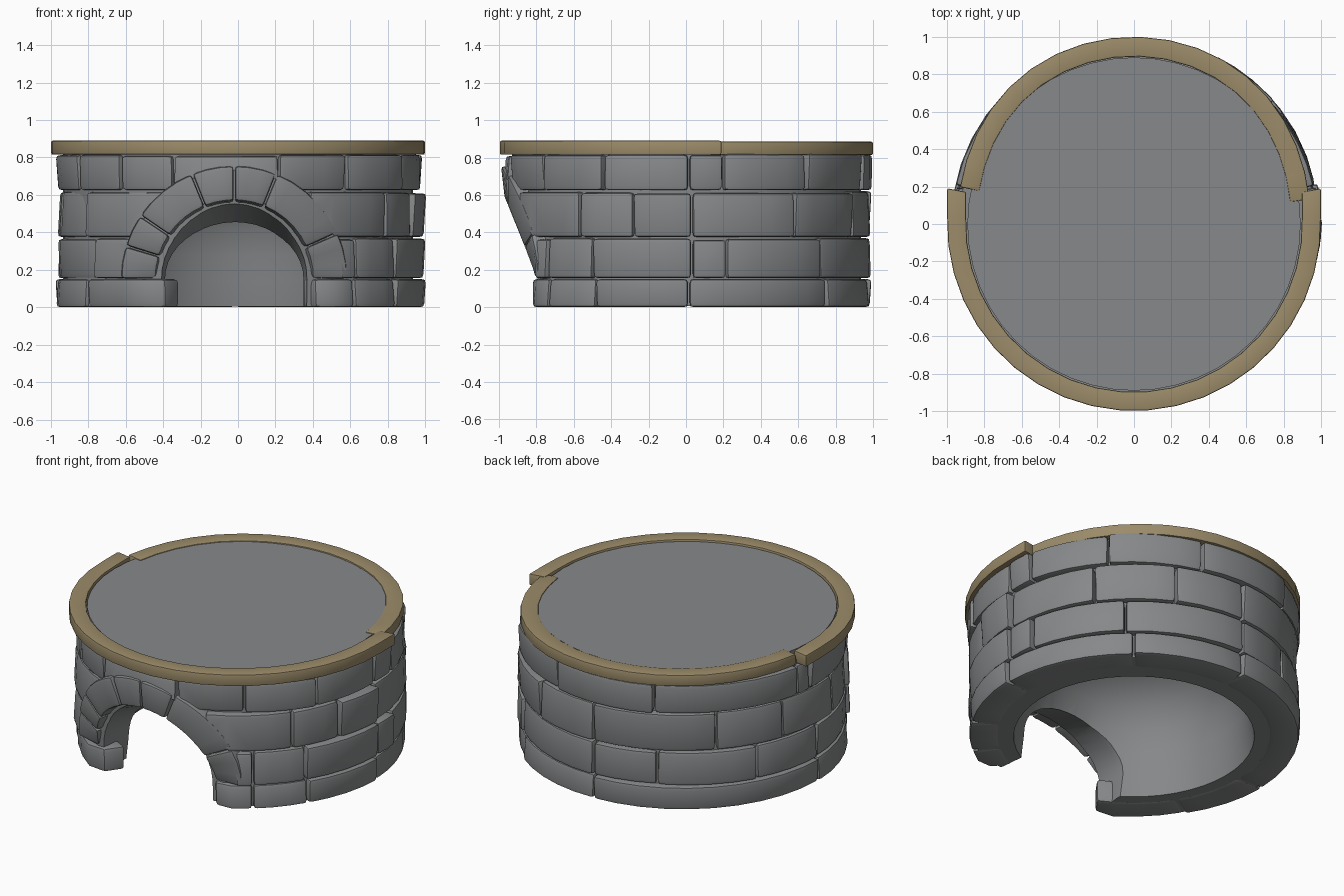
import bpy, bmesh, random
from math import sin, cos, radians, sqrt, pi, ceil

random.seed(4)
if "Cube" in bpy.data.objects:
    bpy.data.objects.remove(bpy.data.objects["Cube"])


def material(name, rgb):
    m = bpy.data.materials.new(name)
    m.use_nodes = True
    m.diffuse_color = (*rgb, 1)
    m.node_tree.nodes["Principled BSDF"].inputs["Base Color"].default_value = (*rgb, 1)
    return m


STONE = material("grey stone", (0.24, 0.247, 0.252))
WOOD = material("tan rim", (0.33, 0.26, 0.142))


def make(name, bm, mat):
    bmesh.ops.recalc_face_normals(bm, faces=bm.faces)
    me = bpy.data.meshes.new(name)
    bm.to_mesh(me)
    bm.free()
    ob = bpy.data.objects.new(name, me)
    bpy.context.collection.objects.link(ob)
    me.materials.append(mat)
    return ob


def activate(ob):
    bpy.ops.object.select_all(action='DESELECT')
    ob.select_set(True)
    bpy.context.view_layer.objects.active = ob


def cut(ob, cutter):
    mod = ob.modifiers.new("cut", 'BOOLEAN')
    mod.operation, mod.solver, mod.object = 'DIFFERENCE', 'EXACT', cutter
    activate(ob)
    bpy.ops.object.modifier_apply(modifier=mod.name)


def smooth(ob, angle=40):
    activate(ob)
    bpy.ops.object.shade_smooth_by_angle(angle=radians(angle))


def block(bm, u0, u1, point, bevel=0.022, step=9):
    """Sweep a four-cornered section from angle u0 to u1; point(u, v, w) places it."""
    part = bmesh.new()
    n = max(2, ceil((u1 - u0) / step))
    rings = []
    for i in range(n + 1):
        u = u0 + (u1 - u0) * i / n
        rings.append([part.verts.new(point(u, v, w))
                      for v, w in ((0, 0), (1, 0), (1, 1), (0, 1))])
    for a, b in zip(rings, rings[1:]):
        for k in range(4):
            part.faces.new((a[k], a[k - 1], b[k - 1], b[k]))
    part.faces.new(rings[0])
    part.faces.new(rings[-1][::-1])
    bmesh.ops.recalc_face_normals(part, faces=part.faces)
    edges = [e for e in part.edges if e.calc_face_angle(0) > 0.7]
    bmesh.ops.bevel(part, geom=edges, offset=bevel, segments=2, profile=0.6,
                    affect='EDGES', clamp_overlap=True)
    tmp = bpy.data.meshes.new("tmp")
    part.to_mesh(tmp)
    part.free()
    bm.from_mesh(tmp)
    bpy.data.meshes.remove(tmp)


ARCH_X = -0.02


def arch_cutter(name, sections, base):
    """Loft arch outlines given as (y, half width, rise)."""
    bm = bmesh.new()
    loops = []
    for y, r, h in sections:
        pts = [(r, base)] + [(r * cos(pi * i / 20), 0.15 + h * sin(pi * i / 20))
                             for i in range(21)] + [(-r, base)]
        loops.append([bm.verts.new((x + ARCH_X, y, z)) for x, z in pts])
    for a, b in zip(loops, loops[1:]):
        for k in range(len(a)):
            bm.faces.new((a[k], a[k - 1], b[k - 1], b[k]))
    bm.faces.new(loops[0])
    bm.faces.new(loops[-1][::-1])
    ob = make(name, bm, STONE)
    ob.hide_render = True
    return ob


outer_cut = arch_cutter("arch_outer_cutter", [(-1.3, 0.58, 0.58), (-0.4, 0.58, 0.58)], 0.149)
vault_cut = arch_cutter("vault_cutter", [(-1.3, 0.41, 0.43), (-0.9, 0.4, 0.41),
                                         (-0.62, 0.37, 0.3), (-0.3, 0.37, 0.3)], -0.1)

# Stone courses: bottom, top, joint angles counter-clockwise from +x
COURSES = [
    (0.0, 0.15, [-66, -51, -31, 0, 50, 92, 180, 212, 246]),
    (0.155, 0.37, [-64, -51, -32, 1, 12, 47, 92, 116, 152, 180, 217, 243]),
    (0.375, 0.62, [-68, -37, -18, 1, 36, 65, 92, 137, 163, 190, 212, 248]),
    (0.625, 0.82, [-78, -54, -28, 0, 11, 41, 75, 115, 169, 176, 207, 229, 248, 282]),
]
for i, (z0, z1, joints) in enumerate(COURSES):
    bm = bmesh.new()
    for a, b in zip(joints, joints[1:]):
        radius = 0.972 + random.uniform(-0.01, 0.01)
        lean = random.uniform(-0.016, 0.016)
        turn = random.uniform(-0.01, 0.01)
        drop = random.uniform(0, 0.012) if i else 0

        def stone(u, v, w):
            r = radius + lean * (v - 0.5) + turn * (2 * (u - a) / (b - a) - 1) if w else 0.8
            x, y = r * cos(radians(u)) + 0.015, r * sin(radians(u)) + 0.015
            if i == 0:
                y = max(y, -0.82)
            return x, y, z0 + (z1 - drop - z0) * v
        block(bm, a + 0.3, b - 0.3, stone)
    course = make(f"stone_course_{i + 1}", bm, STONE)
    if i > 0:
        cut(course, outer_cut)
    smooth(course)

# Inner shell: mortar face outside, hollow dome inside
profile = [(0.71, 0.005), (0.935, 0.005), (0.935, 0.84), (0.0, 0.84), (0.0, 0.76),
           (0.25, 0.74), (0.45, 0.67), (0.58, 0.56), (0.65, 0.42), (0.68, 0.28), (0.69, 0.135)]
bm = bmesh.new()
vs = [bm.verts.new((r, 0, z)) for r, z in profile]
es = [bm.edges.new((a, b)) for a, b in zip(vs, vs[1:] + vs[:1])]
bmesh.ops.spin(bm, geom=vs + es, cent=(0, 0, 0), axis=(0, 0, 1), angle=2 * pi, steps=48)
bmesh.ops.remove_doubles(bm, verts=bm.verts, dist=0.0005)
bmesh.ops.dissolve_degenerate(bm, edges=bm.edges, dist=0.0005)
for v in bm.verts:
    if v.co.z < 0.1:
        v.co.y = max(v.co.y, -0.78)
shell = make("inner_shell", bm, STONE)
cut(shell, vault_cut)
smooth(shell)

# Arch stones wrapped on the round wall, leaning back towards the foot
bm = bmesh.new()
seams = [0, 24, 68, 90, 112, 146, 163, 180]
for a, b in zip(seams, seams[1:]):
    bulge = random.uniform(-0.006, 0.006)

    def arch_stone(u, v, w):
        r = (0.42 if w else 0.4) + v * (0.185 if w else 0.2)
        x, z = ARCH_X + r * cos(radians(u)), 0.15 + r * sin(radians(u))
        depth = 0.985 + bulge if w else 0.84
        y = -sqrt(depth ** 2 - x * x)
        return x, max(y, -0.8 - 0.4 * (z - 0.15)) if w else max(y, -0.76), z
    block(bm, a + 0.4, b - 0.4, arch_stone)
smooth(make("arch_stones", bm, STONE))


# Rim in two halves that overlap at the sides
def front_rim(u, v, w):
    r = 0.998 if w else 0.897
    x, y = r * cos(radians(u)), r * sin(radians(u))
    if y > 0:
        x = r if x > 0 else -r
    return x, y, 0.815 + 0.075 * v


def back_rim(u, v, w):
    tuck = 0.055 * abs(cos(radians(u))) ** 4
    r = (1.0 if w else 0.895) - tuck
    return r * cos(radians(u)), r * sin(radians(u)), 0.813 + 0.072 * v


for name, a, b, place in (("front_rim", -191, 11, front_rim), ("back_rim", 8, 168, back_rim)):
    bm = bmesh.new()
    block(bm, a, b, place, bevel=0.01, step=9)
    smooth(make(name, bm, WOOD))

# Flat top inside the rim
bm = bmesh.new()
bmesh.ops.create_cone(bm, cap_ends=True, segments=48, radius1=0.89, radius2=0.89, depth=0.04)
bmesh.ops.translate(bm, verts=bm.verts, vec=(0, 0, 0.859))
smooth(make("top_plate", bm, STONE))

for helper in (outer_cut, vault_cut):
    bpy.data.objects.remove(helper)
